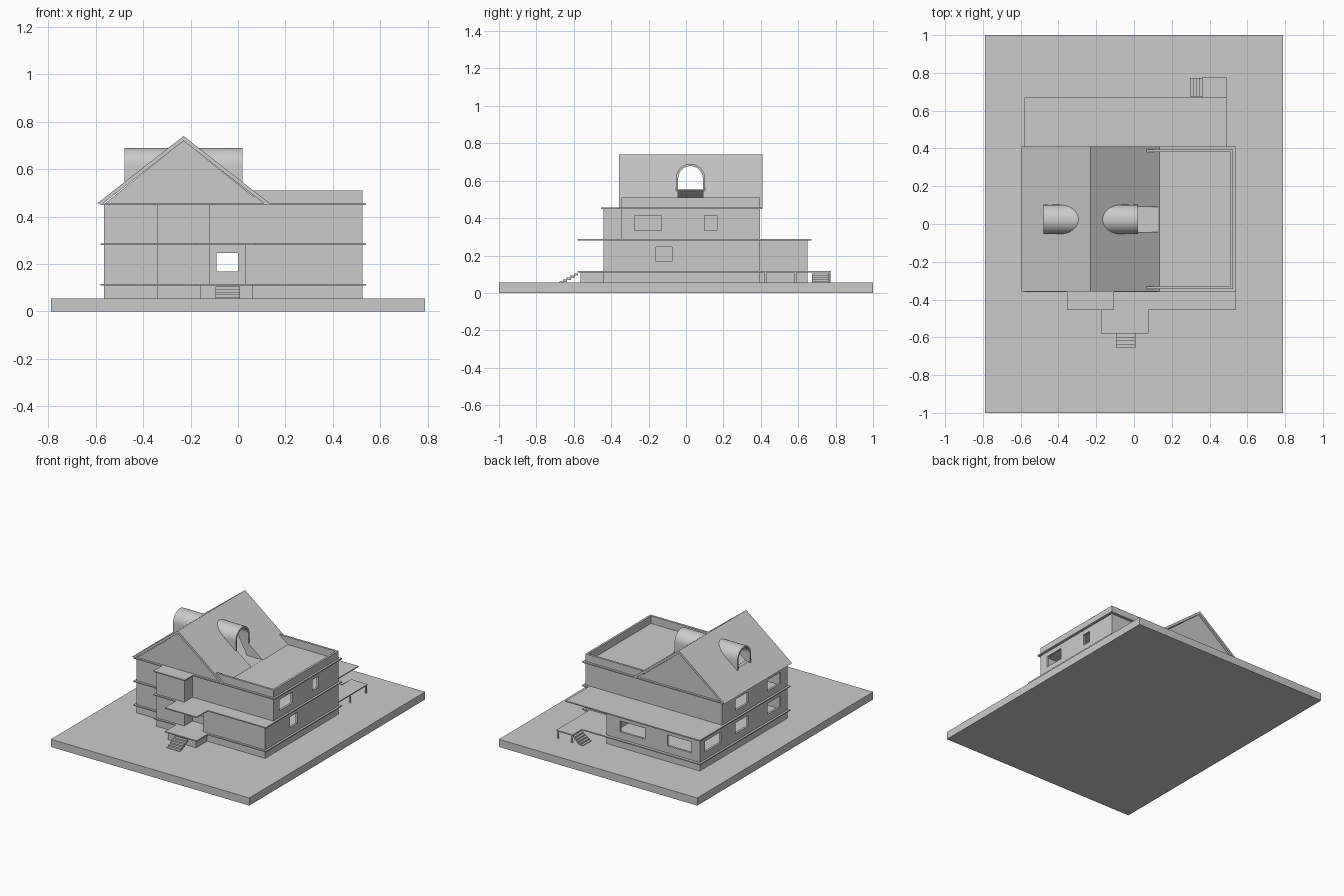
import bpy, bmesh, math
from mathutils import Vector

if "Cube" in bpy.data.objects:
    bpy.data.objects.remove(bpy.data.objects["Cube"])


def make(name, verts, faces):
    me = bpy.data.meshes.new(name)
    me.from_pydata(verts, [], faces)
    bm = bmesh.new()
    bm.from_mesh(me)
    bmesh.ops.recalc_face_normals(bm, faces=bm.faces)
    bm.to_mesh(me)
    bm.free()
    ob = bpy.data.objects.new(name, me)
    bpy.context.collection.objects.link(ob)
    return ob


def prism(name, pts, a, b, axis='z'):
    """Closed profile swept from a to b along an axis."""
    place = {'z': lambda p, t: (p[0], p[1], t),
             'y': lambda p, t: (p[0], t, p[1]),
             'x': lambda p, t: (t, p[0], p[1])}[axis]
    n = len(pts)
    verts = [place(p, t) for t in (a, b) for p in pts]
    faces = [tuple(range(n)), tuple(range(n, 2 * n))]
    faces += [(i, (i + 1) % n, n + (i + 1) % n, n + i) for i in range(n)]
    return make(name, verts, faces)


def box(name, x0, x1, y0, y1, z0, z1):
    return prism(name, [(x0, y0), (x1, y0), (x1, y1), (x0, y1)], z0, z1)


def offset(poly, d):
    """Grow (d > 0) a counter-clockwise, right-angled outline."""
    out = []
    for i, p in enumerate(poly):
        v = Vector(p)
        for a, b in ((poly[i - 1], p), (p, poly[(i + 1) % len(poly)])):
            e = (Vector(b) - Vector(a)).normalized()
            v += Vector((e.y, -e.x)) * d
        out.append(tuple(v))
    return out


def walls(name, poly, z0, z1, t=0.015):
    n = len(poly)
    inner = offset(poly, -t)
    loops = [(poly, z0), (poly, z1), (inner, z1), (inner, z0)]
    verts = [(x, y, z) for lp, z in loops for x, y in lp]
    faces = [(k * n + i, k * n + (i + 1) % n, (k + 1) % 4 * n + (i + 1) % n, (k + 1) % 4 * n + i)
             for k in range(4) for i in range(n)]
    return make(name, verts, faces)


def cut(ob, cutters):
    for c in cutters:
        m = ob.modifiers.new("cut", 'BOOLEAN')
        m.operation, m.solver, m.object = 'DIFFERENCE', 'EXACT', c
    dg = bpy.context.evaluated_depsgraph_get()
    me = bpy.data.meshes.new_from_object(ob.evaluated_get(dg))
    ob.modifiers.clear()
    ob.data = me
    for c in cutters:
        bpy.data.objects.remove(c)


# Outlines of the storeys
bay = [(-.565, -.345), (-.34, -.345), (-.34, -.44)]
porch = bay + [(-.16, -.44), (-.16, -.565), (.062, -.565), (.062, -.44), (.525, -.44), (.525, .395)]
back = [(.18, .395), (.18, .65), (-.565, .65)]
base_out = porch + back
floor1 = bay + [(-.12, -.44), (-.12, -.345), (.03, -.345), (.03, -.44), (.525, -.44), (.525, .395)] + back
floor2 = bay + [(-.12, -.44), (-.12, -.345), (.525, -.345), (.525, .395), (-.565, .395)]
deck_out = porch + [(.475, .395), (.475, .76), (.375, .76), (.375, .655), (-.565, .655)]
canopy_out = porch + [(.475, .395), (.475, .655), (-.565, .655)]

# Ground, base and floor slabs
box("ground_slab", -.79, .79, -1, 1, 0, .055)
prism("base", base_out, .055, .108)
prism("ground_floor_deck", offset(deck_out, .015), .108, .116)
prism("first_floor_slab", offset(canopy_out, .015), .279, .287)
prism("attic_slab", offset(floor2, .015), .448, .456)

# Storey walls with window openings
w1, w2 = (.168, .246), (.335, .415)
L, R = (-.6, -.53), (.49, .56)
lower = walls("lower_walls", floor1, .116, .279)
cut(lower, [box("window_cutter", *x, *y, *w1) for x, y in [
    (L, (.41, .59)), (L, (.1, .245)), (L, (-.27, -.12)), (R, (-.16, -.075)),
    ((-.13, .07), (.6, .7)), ((-.5, -.306), (.6, .7)), ((-.09, .0), (-.38, -.31))]])
upper = walls("upper_walls", floor2, .287, .448)
cut(upper, [box("window_cutter", *x, *y, *w2) for x, y in [
    (L, (.1, .245)), (L, (-.27, -.12)), (R, (-.275, -.13)), (R, (.1, .165))]])
box("lower_partition", .1, .112, -.33, .38, .116, .279)
box("upper_partition", .1, .112, -.33, .38, .287, .448)

# Terrace parapet
prism("terrace_parapet", [(.065, -.345), (.525, -.345), (.525, .395), (.065, .395), (.065, .38),
                          (.51, .38), (.51, -.33), (.065, -.33)], .456, .51)

# Gable roof
XR, ZR, SL = -.23, .74, .285 / .365
roof = prism("gable_roof", [(-.595, .455), (XR, ZR), (.135, .455), (.11, .455), (XR, ZR - .021),
                            (-.57, .455)], -.357, .41, 'y')
YC, ZC, RO, RI = .024, .612, .078, .066


def arch(r, zb, n=24):
    return [(YC + r, zb)] + [(YC + r * math.cos(math.pi * i / n), ZC + r * math.sin(math.pi * i / n))
                             for i in range(n + 1)] + [(YC - r, zb)]


cut(roof, [prism("dormer_cutter", arch(RI, .553), -.6, -.25, 'x'),
           prism("dormer_cutter", arch(RI, .4565), -.21, .3, 'x')])
for name, y in (("front", -.345), ("back", .38)):
    prism(name + "_gable_wall", [(-.56, .456), (.1, .456), (XR, ZR - .02)], y, y + .015, 'y')

# Barrel dormers, their inner ends following the roof slope
for name, side, xe, zb in (("left", -1, -.48, .54), ("right", 1, .02, .456)):
    o, i = arch(RO, zb), arch(RI, zb)
    n = len(o)

    def inner_x(z):
        d = (ZR - .01 - z) / SL
        return XR + side * min(d, side * (xe - XR) - .012)
    loops = [[(xe, y, z) for y, z in o], [(inner_x(z), y, z) for y, z in o],
             [(inner_x(z), y, z) for y, z in i], [(xe, y, z) for y, z in i]]
    faces = [(k * n + j, k * n + j + 1, (k + 1) % 4 * n + j + 1, (k + 1) % 4 * n + j)
             for k in range(4) for j in range(n - 1)]
    faces += [(0, n, 2 * n, 3 * n), (n - 1, 2 * n - 1, 3 * n - 1, 4 * n - 1)]
    ob = make(name + "_dormer", sum(loops, []), faces)
    bpy.context.view_layer.objects.active = ob
    ob.select_set(True)
    bpy.ops.object.shade_smooth_by_angle(angle=math.radians(30))
    ob.select_set(False)

# Cheek walls beside the terrace door
for name, y in (("front", YC - RO), ("back", YC + RI)):
    prism(name + "_door_cheek", [(.01, .456), (.12, .456), (.01, .545)], y, y + RO - RI, 'y')

# Front steps and back deck steps
for k in range(5):
    z = .104 - k * .011
    box("front_step", -.095, .008, -.6 - k * .019, -.578 - k * .019, z - .012, z)
    box("deck_step", .344 - k * .016, .362 - k * .016, .675, .772, z - .012, z)

# Deck posts
for x, y in ((.366, .76), (.478, .76), (.478, .58), (.478, .42)):
    box("deck_post", x, x + .01, y, y + .01, .055, .108)
